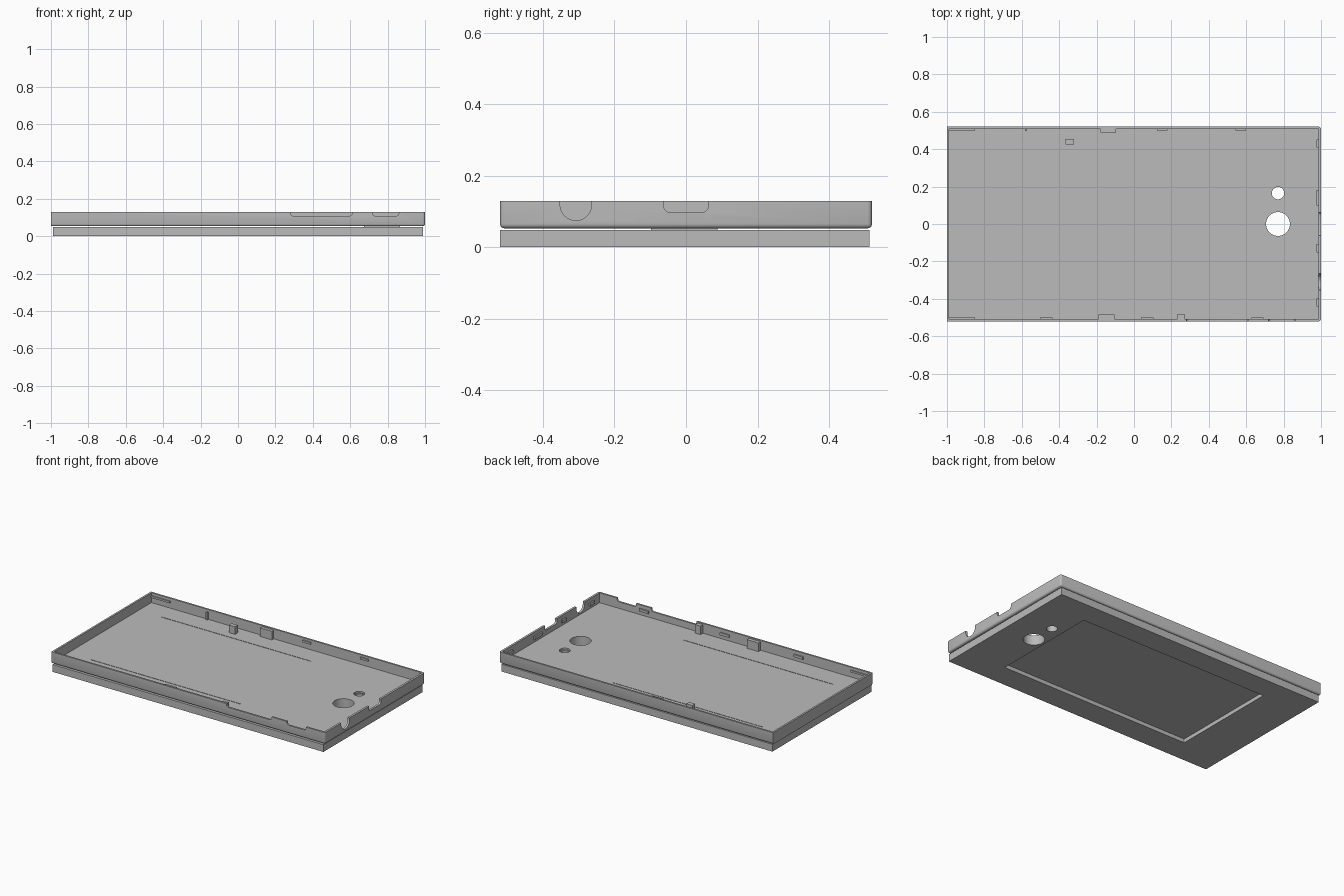
import bpy, bmesh, math
from mathutils import Matrix, Vector

if "Cube" in bpy.data.objects:
    bpy.data.objects.remove(bpy.data.objects["Cube"], do_unlink=True)

grey = bpy.data.materials.new("shell grey")
grey.use_nodes = True
colour = (0.5, 0.5, 0.5, 1)
grey.diffuse_color = colour
grey.node_tree.nodes["Principled BSDF"].inputs["Base Color"].default_value = colour


def finish(bm, name):
    bmesh.ops.recalc_face_normals(bm, faces=bm.faces)
    mesh = bpy.data.meshes.new(name)
    bm.to_mesh(mesh)
    bm.free()
    mesh.materials.append(grey)
    obj = bpy.data.objects.new(name, mesh)
    bpy.context.collection.objects.link(obj)
    return obj


def box(name, x, y, z, radius=0, rule=None, steps=3):
    """Box between pairs of limits; edges whose midpoint meets the rule are rounded."""
    bm = bmesh.new()
    bmesh.ops.create_cube(bm, size=1)
    for v in bm.verts:
        v.co = Vector([lim[0] if c < 0 else lim[1] for c, lim in zip(v.co, (x, y, z))])
    if radius:
        edges = [e for e in bm.edges if rule((e.verts[0].co + e.verts[1].co) / 2,
                                             e.verts[1].co - e.verts[0].co)]
        bmesh.ops.bevel(bm, geom=edges, offset=radius, segments=steps,
                        profile=0.5, affect='EDGES')
    return finish(bm, name)


def cylinder(name, centre, radius, length, axis='Z'):
    bm = bmesh.new()
    turn = Matrix.Rotation(math.pi / 2, 4, 'Y') if axis == 'X' else Matrix()
    bmesh.ops.create_cone(bm, cap_ends=True, segments=48, radius1=radius, radius2=radius,
                          depth=length, matrix=Matrix.Translation(centre) @ turn)
    return finish(bm, name)


def cut(obj, cutters):
    for c in cutters:
        c.hide_render = True
        mod = obj.modifiers.new("cut", 'BOOLEAN')
        mod.operation, mod.solver, mod.object = 'DIFFERENCE', 'EXACT', c
    bpy.context.view_layer.update()
    graph = bpy.context.evaluated_depsgraph_get()
    mesh = bpy.data.meshes.new_from_object(obj.evaluated_get(graph))
    obj.modifiers.clear()
    obj.data = mesh
    for c in cutters:
        bpy.data.objects.remove(c, do_unlink=True)


def smooth(obj):
    bpy.ops.object.select_all(action='DESELECT')
    obj.select_set(True)
    bpy.context.view_layer.objects.active = obj
    bpy.ops.object.shade_smooth_by_angle(angle=math.radians(35))


def lens_holes():
    return [cylinder("lens_cutter", (0.77, 0, 0.06), 0.064, 0.4),
            cylinder("flash_cutter", (0.77, 0.165, 0.06), 0.033, 0.4)]


# Lower slab with a shallow rectangular recess underneath
slab = box("lower_slab", (-0.99, 0.988), (-0.52, 0.513), (0, 0.048))
cut(slab, [box("recess_cutter", (-0.69, 0.69), (-0.362, 0.362), (-0.1, 0.025))] + lens_holes())

# Open tray, rounded below and at the two right-hand corners
tray = box("tray", (-1, 1), (-0.52, 0.52), (0.053, 0.13), 0.012,
           lambda m, d: (m.z < 0.06 and m.x > -0.9) or (abs(d.z) > 0.01 and m.x > 0))


def along_y(m, d):
    return abs(d.y) > 0.01 and m.z < 0.12


def along_x(m, d):
    return abs(d.x) > 0.01 and m.z < 0.12


cutters = [
    box("cavity_cutter", (-0.988, 0.986), (-0.508, 0.508), (0.065, 0.3)),
    box("side_key_cutter", (0.28, 0.61), (-0.6, -0.5), (0.108, 0.3), 0.015, along_y),
    box("power_key_cutter", (0.72, 0.86), (-0.6, -0.5), (0.108, 0.3), 0.015, along_y),
    box("port_cutter", (0.98, 1.1), (-0.062, 0.062), (0.098, 0.3), 0.015, along_x),
    cylinder("jack_cutter", (1.03, -0.308, 0.119), 0.044, 0.1, 'X'),
    box("jack_top_cutter", (0.98, 1.08), (-0.352, -0.264), (0.119, 0.3)),
]
cut(tray, cutters + lens_holes())
smooth(tray)

# Small raised collar between the two halves
collar = box("lens_collar", (0.675, 0.865), (-0.098, 0.088), (0.048, 0.054))
cut(collar, lens_holes())

# Ribs and blocks standing on the tray floor
for name, x, y, top in (
        ("back_block", (-0.18, -0.095), (0.488, 0.51), 0.122),
        ("back_post", (-0.365, -0.32), (0.426, 0.455), 0.115),
        ("back_rib", (-0.583, -0.572), (0.496, 0.51), 0.115),
        ("front_block", (-0.19, -0.105), (-0.51, -0.485), 0.122),
        ("front_post", (0.232, 0.27), (-0.51, -0.482), 0.122)):
    box(name, x, y, (0.064, top))

# Snap clips high on the inner walls
for x in (0.15, 0.57):
    box("back_clip", (x - 0.028, x + 0.028), (0.5, 0.51), (0.102, 0.116))
for x in (-0.47, 0.07, 0.66):
    box("front_clip", (x - 0.033, x + 0.033), (-0.51, -0.499), (0.09, 0.107))
for y in (-0.42, -0.13, 0.12, 0.16, 0.43):
    box("end_clip", (0.976, 0.988), (y - 0.022, y + 0.022), (0.085, 0.105))
for side in (-1, 1):
    box("corner_ledge", (-0.99, -0.85), sorted((side * 0.501, side * 0.51)), (0.1, 0.112))

# Fine raised lines on the floor
for y in (-0.362, 0.375):
    box("floor_line", (-0.82, 0.27), (y - 0.002, y + 0.002), (0.064, 0.067))
